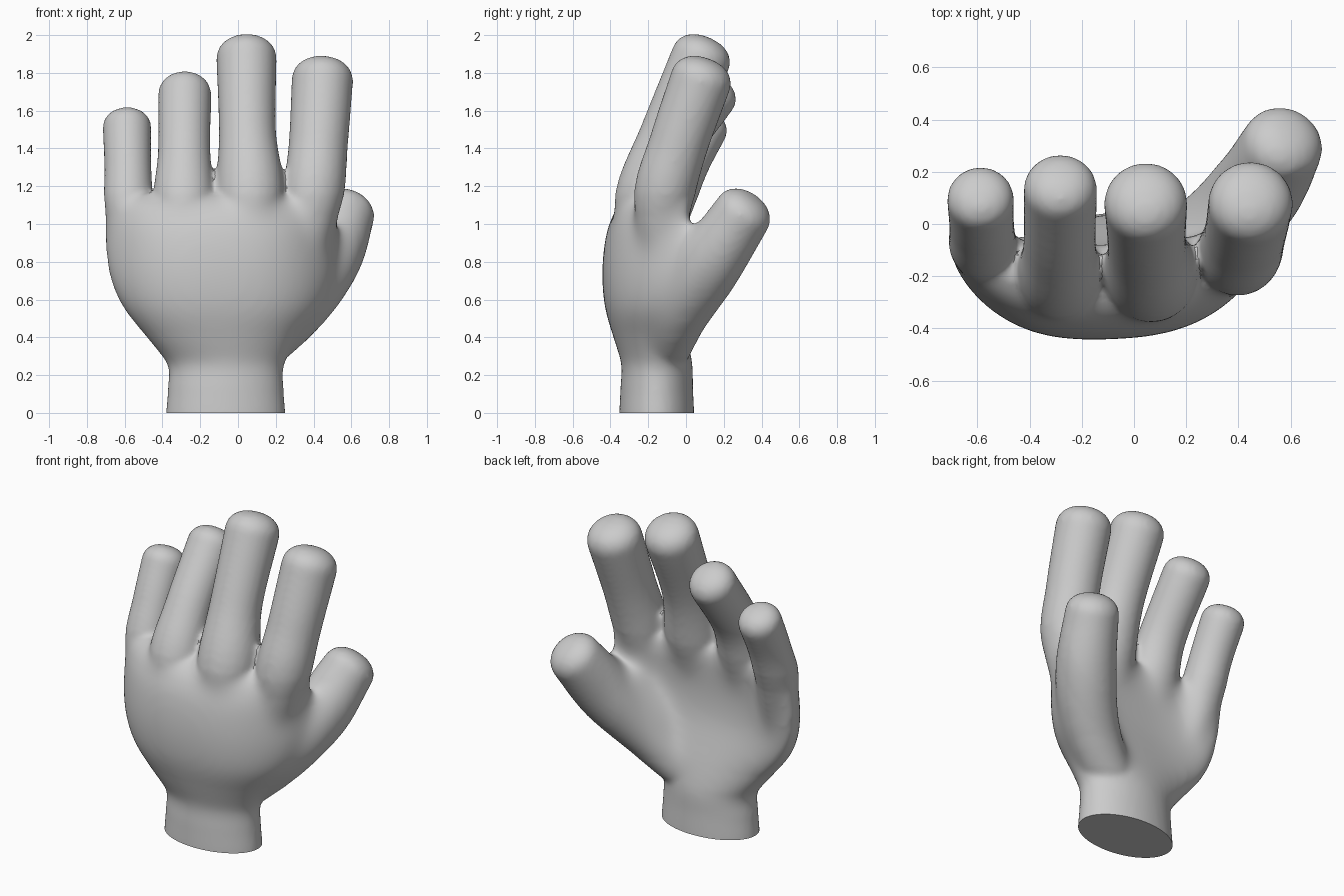
import bpy, bmesh, math
from mathutils import Vector

if "Cube" in bpy.data.objects:
    bpy.data.objects.remove(bpy.data.objects["Cube"])

SKIN = bpy.data.materials.new("plain_grey")
SKIN.diffuse_color = (0.6, 0.6, 0.6, 1)
SKIN.use_nodes = True
SKIN.node_tree.nodes["Principled BSDF"].inputs["Base Color"].default_value = SKIN.diffuse_color


def bridge_rings(bm, rings):
    """Skin a list of vertex rings and close both ends."""
    n = len(rings[0])
    for a, b in zip(rings, rings[1:]):
        for i in range(n):
            j = (i + 1) % n
            bm.faces.new((a[i], a[j], b[j], b[i]))
    bm.faces.new(rings[0][::-1])
    bm.faces.new(rings[-1])


def spline(p, steps=6):
    """Catmull-Rom samples through points of any dimension."""
    p = [Vector(q) for q in p]
    p = [2 * p[0] - p[1]] + p + [2 * p[-1] - p[-2]]
    out = []
    for k in range(1, len(p) - 2):
        a, b, c, d = p[k - 1:k + 3]
        for s in range(steps):
            t = s / steps
            out.append(0.5 * (2 * b + (c - a) * t + (2 * a - 5 * b + 4 * c - d) * t * t
                              + (3 * b - a - 3 * c + d) * t ** 3))
    return out + [p[-2]]


def spow(v, e):
    return math.copysign(abs(v) ** e, v)


def add_palm(bm, sections, n=48):
    """Loft of bent superellipses: z, centre x, half width, centre y, half depth, bend, tilt."""
    rings = []
    for z, cx, rx, cy, ry, bend, tilt in spline(sections, 4):
        e = 2.0 + 0.45 * min(max(bend, 0) / 0.1, 1)
        ring = []
        for i in range(n):
            t = 2 * math.pi * i / n
            u, v = spow(math.cos(t), 2 / e), spow(math.sin(t), 2 / e)
            y = cy + ry * v + bend * abs(u) ** 2.8 + tilt * u
            ring.append(bm.verts.new((cx + rx * u, y, z)))
        rings.append(ring)
    bridge_rings(bm, rings)


def add_digit(bm, path, n=24, cap=0.72):
    """Round tube along a path with a blunt tip."""
    pts = spline(path)
    stations = []
    for k, q in enumerate(pts):
        d = (pts[min(k + 1, len(pts) - 1)] - pts[max(k - 1, 0)]).xyz.normalized()
        stations.append((q.xyz, q.w, d))
    c, r, d = stations[-1]
    for k in range(1, 7):
        a = k / 6 * math.radians(86)
        stations.append((c + d * r * cap * math.sin(a), r * math.cos(a) ** 0.85, d))
    rings = []
    for c, r, d in stations:
        side = Vector((0, 1, 0)).cross(d).normalized()
        up = d.cross(side)
        rings.append([bm.verts.new(c + r * (side * math.cos(2 * math.pi * i / n)
                                            + up * math.sin(2 * math.pi * i / n)))
                      for i in range(n)])
    bridge_rings(bm, rings)


bm = bmesh.new()

# wrist and palm
add_palm(bm, [
    (-0.10, -0.065, 0.318, -0.155, 0.198, 0.00, 0.00),
    (0.00, -0.065, 0.316, -0.155, 0.198, 0.00, 0.00),
    (0.13, -0.065, 0.306, -0.155, 0.192, 0.00, 0.00),
    (0.26, -0.065, 0.310, -0.155, 0.188, 0.00, 0.00),
    (0.40, -0.080, 0.410, -0.190, 0.195, 0.04, 0.01),
    (0.55, -0.080, 0.530, -0.233, 0.195, 0.11, 0.02),
    (0.70, -0.085, 0.595, -0.260, 0.183, 0.17, 0.025),
    (0.85, -0.090, 0.616, -0.263, 0.174, 0.20, 0.025),
    (1.00, -0.090, 0.618, -0.245, 0.163, 0.20, 0.025),
    (1.10, -0.090, 0.605, -0.215, 0.135, 0.18, 0.025),
    (1.16, -0.085, 0.560, -0.190, 0.080, 0.15, 0.025),
])

# little, ring, middle and index fingers, then the thumb and its web
for path in (
    [(-0.53, -0.16, 0.72, 0.09), (-0.575, -0.10, 1.05, 0.129),
     (-0.583, -0.01, 1.30, 0.125), (-0.588, 0.095, 1.515, 0.129)],
    [(-0.27, -0.25, 0.75, 0.11), (-0.285, -0.21, 1.08, 0.165),
     (-0.285, -0.09, 1.37, 0.140), (-0.282, 0.135, 1.69, 0.141)],
    [(0.03, -0.25, 0.75, 0.11), (0.065, -0.20, 1.12, 0.180),
     (0.05, -0.09, 1.48, 0.152), (0.045, 0.08, 1.88, 0.160)],
    [(0.33, -0.13, 0.70, 0.09), (0.395, -0.12, 1.12, 0.158),
     (0.425, -0.04, 1.42, 0.157), (0.447, 0.08, 1.765, 0.163)],
    [(0.06, -0.13, 0.30, 0.13), (0.30, -0.03, 0.55, 0.170),
     (0.47, 0.125, 0.80, 0.180), (0.568, 0.30, 1.055, 0.157)],
    [(0.08, -0.16, 0.36, 0.12), (0.26, -0.09, 0.60, 0.155), (0.41, 0.00, 0.84, 0.130)],
):
    add_digit(bm, path)

bmesh.ops.recalc_face_normals(bm, faces=bm.faces)
mesh = bpy.data.meshes.new("hand")
bm.to_mesh(mesh)
bm.free()
hand = bpy.data.objects.new("hand", mesh)
bpy.context.collection.objects.link(hand)

# fuse the parts into one soft skin
fuse = hand.modifiers.new("fuse", 'REMESH')
fuse.mode = 'VOXEL'
fuse.voxel_size = 0.016
soft = hand.modifiers.new("soft", 'SMOOTH')
soft.factor = 0.5
soft.iterations = 8
dg = bpy.context.evaluated_depsgraph_get()
fused = bpy.data.meshes.new_from_object(hand.evaluated_get(dg))
hand.modifiers.clear()
hand.data = fused

# extra softening of the palm, most in the middle
bm = bmesh.new()
bm.from_mesh(fused)
for k in range(45):
    fade = 0.12 * k / 45
    band = [v for v in bm.verts if 0.30 + fade < v.co.z < 1.16 - fade and v.co.y < 0.22 - fade]
    bmesh.ops.smooth_vert(bm, verts=band, factor=0.5,
                          use_axis_x=True, use_axis_y=True, use_axis_z=True)

# flat cut at the wrist
bmesh.ops.bisect_plane(bm, geom=bm.verts[:] + bm.edges[:] + bm.faces[:], dist=1e-5,
                       plane_co=(0, 0, 0), plane_no=(0, 0, 1), clear_inner=True)
bmesh.ops.holes_fill(bm, edges=[e for e in bm.edges if e.is_boundary], sides=0)
bmesh.ops.recalc_face_normals(bm, faces=bm.faces)
bm.to_mesh(fused)
bm.free()
fused.materials.clear()
fused.materials.append(SKIN)

bpy.ops.object.select_all(action='DESELECT')
hand.select_set(True)
bpy.context.view_layer.objects.active = hand
bpy.ops.object.shade_smooth_by_angle(angle=math.radians(40))
